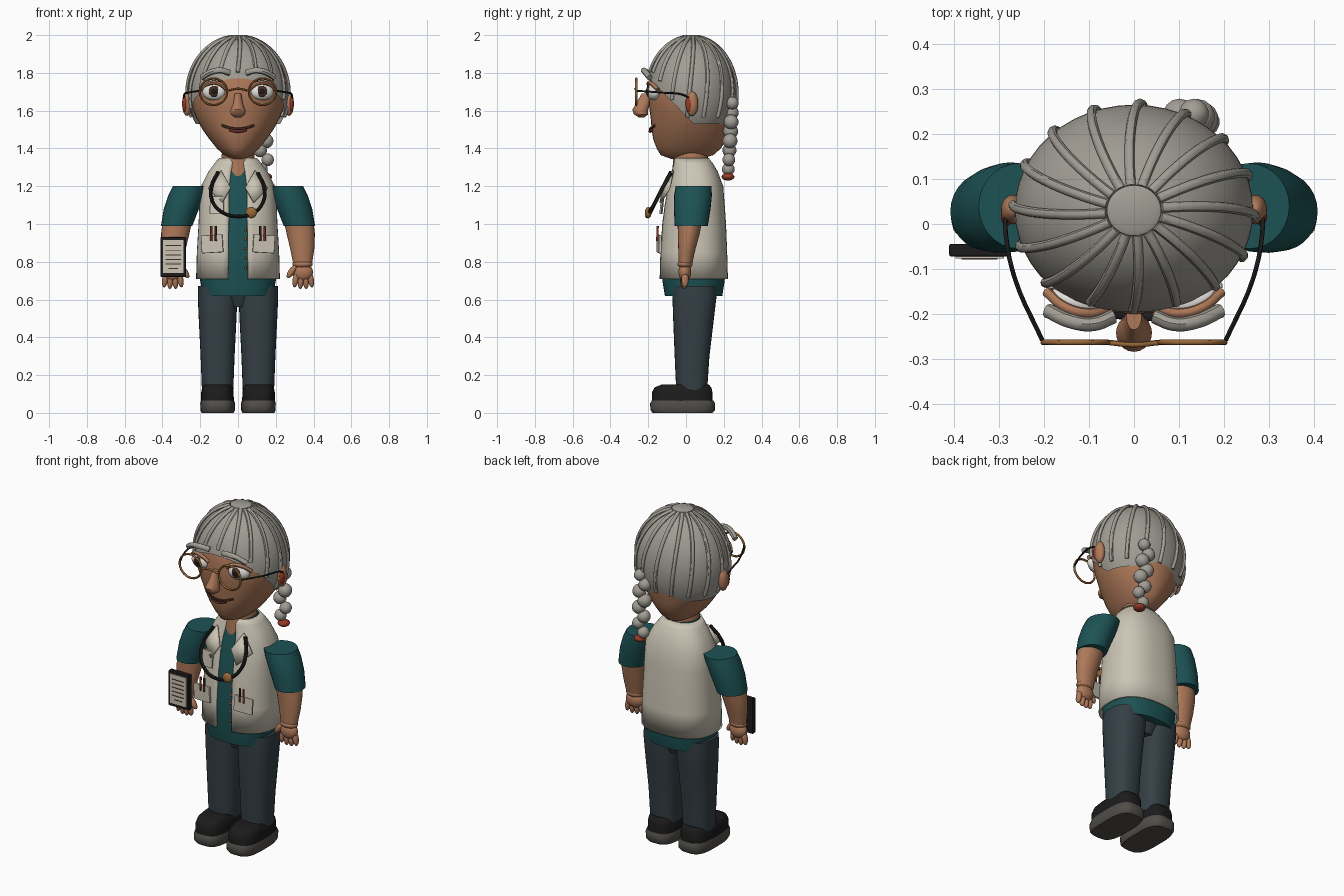
import bpy, bmesh, math
from mathutils import Vector

if "Cube" in bpy.data.objects:
    bpy.data.objects.remove(bpy.data.objects["Cube"])

COL = dict(skin=(.42, .19, .10), hair=(.36, .34, .30), teal=(.012, .085, .09), cream=(.60, .56, .46),
           navy=(.035, .05, .06), black=(.012, .011, .011), sole=(.08, .075, .065), brass=(.32, .14, .04),
           red=(.30, .04, .02), white=(.8, .78, .74), brown=(.06, .025, .012), lip=(.16, .03, .025))
MATS = {}
for k, c in COL.items():
    MATS[k] = bpy.data.materials.new(k)
    MATS[k].diffuse_color = (*c, 1)


def finish(ob, col, smooth=True):
    ob.data.materials.append(MATS[col])
    bpy.ops.object.select_all(action='DESELECT')
    ob.select_set(True)
    bpy.context.view_layer.objects.active = ob
    if smooth:
        bpy.ops.object.shade_smooth_by_angle(angle=math.radians(45))
    return ob


def from_bm(name, bm, col):
    bmesh.ops.recalc_face_normals(bm, faces=bm.faces[:])
    me = bpy.data.meshes.new(name)
    bm.to_mesh(me)
    bm.free()
    ob = bpy.data.objects.new(name, me)
    bpy.context.collection.objects.link(ob)
    return finish(ob, col)


def loft(name, rings, col, n=36, power=2.0, gap=0.0):
    """Skin stacked oval rings (cx, cy, z, rx, ry); gap leaves an opening at the front."""
    bm = bmesh.new()
    rows = []
    p = 2 / power
    for cx, cy, z, rx, ry in rings:
        row = []
        for i in range(n):
            a = gap + (2 * math.pi - 2 * gap) * i / (n - 1 if gap else n)
            s, c = math.sin(a), math.cos(a)
            row.append(bm.verts.new((cx + rx * math.copysign(abs(s) ** p, s),
                                     cy - ry * math.copysign(abs(c) ** p, c), z)))
        rows.append(row)
    for r0, r1 in zip(rows, rows[1:]):
        for i in range(n - 1 if gap else n):
            j = (i + 1) % n
            bm.faces.new((r0[i], r0[j], r1[j], r1[i]))
    if not gap:
        bm.faces.new(rows[0])
        bm.faces.new(rows[-1])
    return from_bm(name, bm, col)


def ball(name, loc, size, col, rot=(0, 0, 0), seg=20):
    bpy.ops.mesh.primitive_uv_sphere_add(segments=seg, ring_count=seg * 2 // 3, location=loc, rotation=rot)
    ob = bpy.context.object
    ob.name, ob.scale = name, size
    return finish(ob, col)


def box(name, loc, size, col, rot=(0, 0, 0), bevel=0.0):
    bpy.ops.mesh.primitive_cube_add(size=1, location=loc, rotation=rot)
    ob = bpy.context.object
    ob.name, ob.scale = name, size
    bpy.ops.object.transform_apply(location=False, rotation=False, scale=True)
    if bevel:
        m = ob.modifiers.new("bevel", 'BEVEL')
        m.width, m.segments = bevel, 2
    return finish(ob, col, False)


def tube(name, pts, r, col, closed=False):
    cu = bpy.data.curves.new(name, 'CURVE')
    cu.dimensions, cu.bevel_depth, cu.bevel_resolution = '3D', r, 2
    cu.resolution_u, cu.use_fill_caps = 5, True
    sp = cu.splines.new('BEZIER')
    sp.bezier_points.add(len(pts) - 1)
    for b, p in zip(sp.bezier_points, pts):
        b.co = p
        b.handle_left_type = b.handle_right_type = 'AUTO'
    sp.use_cyclic_u = closed
    ob = bpy.data.objects.new(name, cu)
    bpy.context.collection.objects.link(ob)
    bpy.ops.object.select_all(action='DESELECT')
    ob.select_set(True)
    bpy.context.view_layer.objects.active = ob
    bpy.ops.object.convert(target='MESH')
    return finish(bpy.context.object, col)


# Head and neck
loft("head", [(0, 0, 1.345, .04, .08), (0, .005, 1.365, .075, .14), (0, .015, 1.4, .112, .17),
              (0, .02, 1.45, .152, .194), (0, .025, 1.5, .188, .207), (0, .028, 1.56, .22, .215),
              (0, .03, 1.62, .245, .225), (0, .03, 1.69, .258, .23), (0, .03, 1.78, .245, .218),
              (0, .03, 1.88, .2, .178), (0, .03, 1.95, .12, .11)], "skin")
loft("neck", [(0, .025, 1.25, .1, .1), (0, .025, 1.38, .085, .09)], "skin")

# Hair cap, trimmed along the hairline, with radiating strands
HC, HR = Vector((0, .03, 1.69)), Vector((.265, .235, .3))
bm = bmesh.new()
bmesh.ops.create_uvsphere(bm, u_segments=48, v_segments=32, radius=1)
for v in bm.verts:
    v.co = HC + v.co * HR
for co, no in (((0, 0, 1.53), (0, 0, 1)), ((0, .04, 1.53), (0, 1.022, 1))):
    bmesh.ops.bisect_plane(bm, geom=bm.verts[:] + bm.edges[:] + bm.faces[:],
                           plane_co=co, plane_no=no, clear_inner=True)
from_bm("hair_cap", bm, "hair")
for i in range(16):
    pts = []
    for k in range(12):
        ph = .23 + k * .16
        a = 2 * math.pi * (i + .35) / 16 - .12 * ph
        p = HC + Vector((math.sin(ph) * math.cos(a), math.sin(ph) * math.sin(a), math.cos(ph))) * HR * 1.012
        if p.z < 1.53 or p.z < 1.53 - 1.022 * (p.y - .04):
            break
        pts.append(p)
    tube("hair_strand", pts, .011, "hair")
loft("hair_crown", [(0, .03, 1.97, .062, .058), (0, .03, 1.995, .06, .056), (0, .03, 2.0, .05, .046)], "hair")

# Braid
for i in range(8):
    r = .03 + .01 * math.sin(math.pi * min(i + 1, 7) / 8)
    ball("braid_bead", (.115 + .018 * (-1) ** i + .004 * i, .245 - .003 * i, 1.64 - i * .05), (r, r, r), "hair", seg=14)
ball("braid_tie", (.148, .222, 1.25), (.034, .034, .02), "red", seg=14)

# Facial features
loft("nose", [(0, -.235, 1.565, .018, .015), (0, -.238, 1.58, .038, .038), (0, -.242, 1.605, .04, .042),
              (0, -.228, 1.635, .027, .038), (0, -.205, 1.69, .017, .03)], "skin", 20)
tube("mouth", [(-.085, -.165, 1.522), (-.04, -.185, 1.508), (0, -.19, 1.504), (.04, -.185, 1.508), (.085, -.165, 1.522)],
     .007, "brown")
tube("lower_lip", [(-.045, -.181, 1.5), (0, -.19, 1.491), (.045, -.181, 1.5)], .009, "lip")
for s in (-1, 1):
    ball("eye", (s * .128, -.172, 1.7), (.062, .034, .045), "white", (0, 0, s * .25))
    ball("iris", (s * .125, -.199, 1.702), (.029, .012, .03), "brown")
    ball("pupil", (s * .125, -.207, 1.702), (.015, .007, .016), "black")
    tube("eyelid", [(s * .062, -.19, 1.715), (s * .1, -.198, 1.743), (s * .15, -.186, 1.745), (s * .195, -.15, 1.712)],
         .011, "skin")
    tube("eyebrow", [(s * .045, -.205, 1.8), (s * .09, -.222, 1.812), (s * .14, -.216, 1.805), (s * .193, -.192, 1.775)],
         .016, "hair")
    ball("ear", (s * .27, .032, 1.637), (.026, .033, .065), "skin")
    ball("inner_ear", (s * .282, .018, 1.635), (.014, .022, .042), "red")
    # Glasses
    tube("glasses_rim", [(s * .13 + .072 * math.cos(t * math.pi / 6), -.263, 1.7 + .07 * math.sin(t * math.pi / 6))
                         for t in range(12)], .006, "brass", True)
    tube("glasses_temple", [(s * .204, -.258, 1.705), (s * .265, -.12, 1.695), (s * .285, -.02, 1.685),
                            (s * .285, .03, 1.66)], .005, "black")
tube("glasses_bridge", [(-.058, -.263, 1.705), (0, -.268, 1.716), (.058, -.263, 1.705)], .006, "brass")

# Shirt and open vest
TORSO = [(.71, .222, .182, .04), (.85, .218, .178, .04), (1.0, .209, .17, .042), (1.1, .205, .16, .045),
         (1.2, .196, .147, .05), (1.28, .155, .122, .045), (1.32, .125, .105, .038), (1.35, .1, .09, .03)]
vest = loft("vest", [(0, cy, z, rx, ry) for z, rx, ry, cy in TORSO], "cream", 49, 2.4, .18)
sol = vest.modifiers.new("thickness", 'SOLIDIFY')
sol.thickness = .012
loft("shirt", [(0, .04, .62, .185, .152), (0, .04, .7, .2, .165)] +
     [(0, cy, z, rx - .009, ry - .009) for z, rx, ry, cy in TORSO[1:]], "teal", 48, 2.4)
for i in range(5):
    ball("shirt_button", (.04, -.133 + i * .003, .77 + i * .05), (.007, .006, .007), "brass", seg=8)

# Lapels, pockets and pens
for s in (-1, 1):
    bm = bmesh.new()
    vs = [bm.verts.new(p) for p in ((s * .16, -.095, 1.19), (s * .09, -.075, 1.285), (s * .04, -.125, 1.195),
                                    (s * .085, -.14, 1.115))]
    bm.faces.new(vs)
    lapel = from_bm("lapel", bm, "cream")
    lapel.modifiers.new("thickness", 'SOLIDIFY').thickness = .012
    box("pocket", (s * .137, -.143, .895), (.115, .014, .095), "cream", (0, s * .06, s * .12), .004)
    for dx in (-.012, .012):
        tube("pen", [(s * .13 + dx, -.152, .91), (s * .13 + dx, -.15, .99)], .006, "red" if dx * s > 0 else "brown")
box("name_badge", (-.112, -.128, 1.1), (.075, .01, .095), "cream", (-.1, 0, -.1), .003)

# Stethoscope
tube("stethoscope_tube", [(-.105, -.08, 1.275), (-.14, -.12, 1.2), (-.135, -.16, 1.12), (-.08, -.19, 1.06),
                          (0, -.205, 1.04), (.075, -.2, 1.055), (.13, -.165, 1.11), (.14, -.125, 1.19),
                          (.105, -.08, 1.27)], .01, "black")
ball("stethoscope_chestpiece", (.07, -.2, 1.06), (.03, .018, .03), "brass")

for s in (-1, 1):
    # Arms and hands
    loft("sleeve", [(s * cx, cy, z, rx, ry) for cx, cy, z, rx, ry in
                    ((.255, .04, 1.2, .09, .095), (.275, .037, 1.15, .095, .1), (.3, .033, 1.08, .093, .097),
                     (.325, .028, .99, .083, .088))], "teal", 28)
    loft("forearm", [(s * cx, cy, z, rx, ry) for cx, cy, z, rx, ry in
                     ((.32, .02, 1.02, .078, .065), (.332, .015, .95, .075, .058), (.34, .005, .87, .064, .046),
                      (.342, -.003, .79, .05, .036))], "skin", 24)
    ball("wrist", (s * .342, -.005, .787), (.054, .04, .024), "skin")
    ball("palm", (s * .343, -.006, .745), (.054, .034, .048), "skin")
    for i in range(4):
        ball("finger", (s * (.305 + i * .027), -.014 + .003 * i, .698 + (.008 if i in (0, 3) else 0)),
             (.016, .019, .042), "skin", (0, s * (.15 - i * .1), 0), 12)
    ball("thumb", (s * .284, -.02, .748), (.017, .018, .04), "skin", (0, s * .6, 0), 12)

    # Trouser legs
    loft("trouser_leg", [(s * cx, cy, z, rx, ry) for cx, cy, z, rx, ry in
                         ((.108, .03, .12, .083, .082), (.108, .032, .3, .09, .092), (.108, .04, .5, .1, .108),
                          (.108, .045, .62, .105, .117), (.108, .045, .672, .103, .115))], "navy", 32, 2.5)

    # Shoes
    loft("shoe_sole", [(s * .108, -.018, z, .092 * k, .172 * k) for z, k in
                       ((0, .92), (.014, .99), (.05, 1), (.066, .95))], "sole", 36, 3.2)
    loft("shoe_upper", [(s * .109, cy, z, rx, ry) for z, cy, rx, ry in
                        ((.06, -.02, .087, .16), (.11, -.02, .086, .16), (.135, -.016, .08, .15),
                         (.15, -.005, .068, .125))], "black", 36, 3)
loft("trouser_seat", [(0, .045, .56, .06, .08), (0, .045, .64, .14, .11)], "navy", 28)

# Clipboard with ruled sheet
box("clipboard", (-.343, -.058, .825), (.135, .028, .21), "black", (0, 0, 0), .004)
box("clipboard_sheet", (-.343, -.074, .827), (.108, .006, .175), "cream")
for i in range(6):
    box("ruled_line", (-.343, -.077, .765 + i * .024), (.08 if i else .05, .003, .005), "brown")

for m in bpy.data.materials:
    if m.users and not m.is_grease_pencil:
        m.use_nodes = True
        m.node_tree.nodes["Principled BSDF"].inputs["Base Color"].default_value = m.diffuse_color
